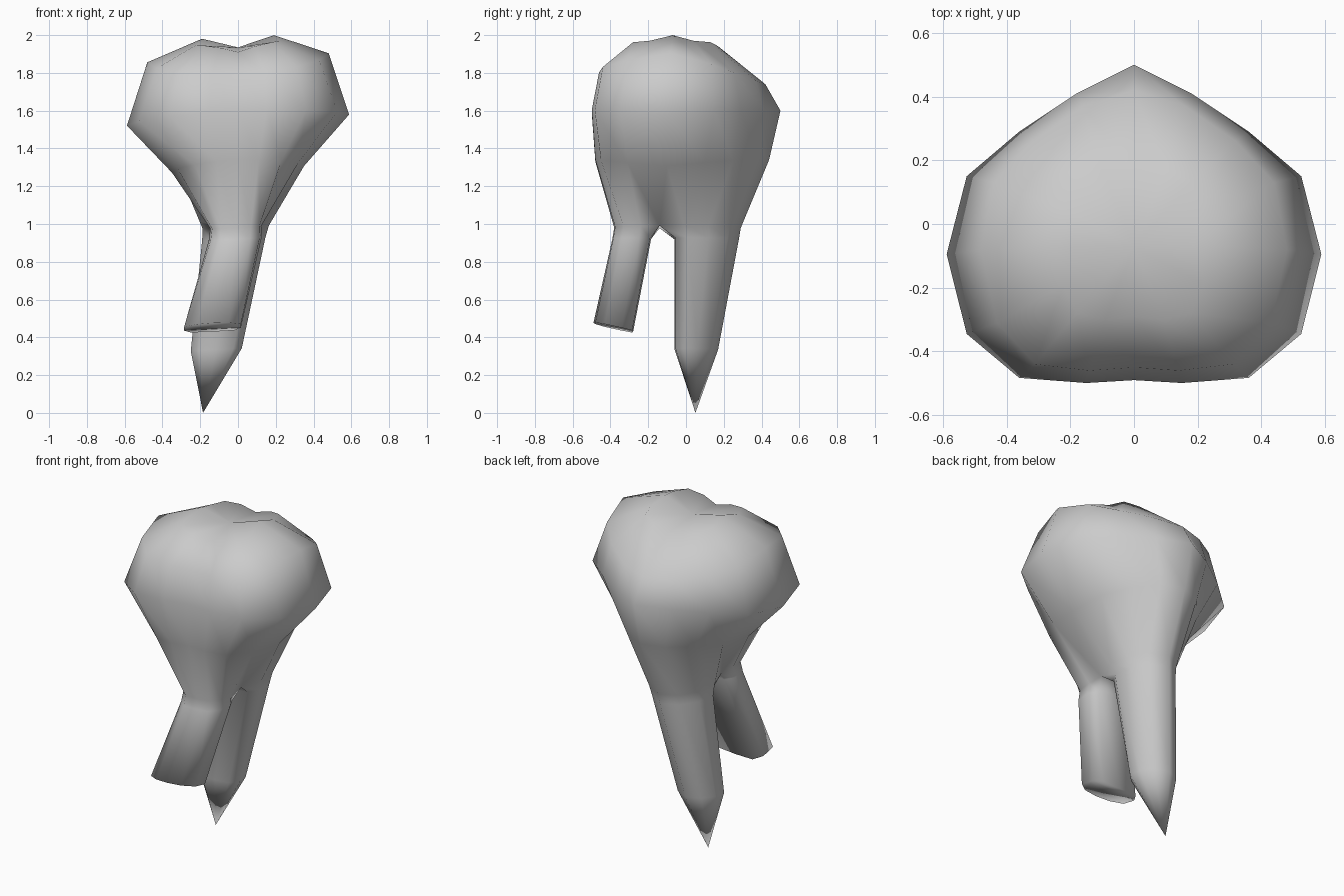
import bpy, bmesh, math

if "Cube" in bpy.data.objects:
    bpy.data.objects.remove(bpy.data.objects["Cube"])

bm = bmesh.new()
N = 16


def shear(x, z):
    # the whole tooth is slightly higher on its right side
    return z + 0.05 * x


def ring(half, zf, zs, zb, shift=0.0):
    """16-point mirrored ring: half outline front->back, z at front, side, back."""
    vs = []
    for i in range(N):
        k = min(i, N - i)
        x, y = half[k]
        x = (x if i <= 8 else -x) + shift
        c = math.cos(math.pi * k / 8)
        z = zs + ((zf - zs) if c > 0 else (zb - zs)) * abs(c)
        vs.append(bm.verts.new((x, y, shear(x, z))))
    return vs


def bridge(a, b):
    n = len(a)
    for i in range(n):
        j = (i + 1) % n
        bm.faces.new((a[i], a[j], b[j], b[i]))


def root_ring(pts, z_of, x_shift=0.0):
    return [bm.verts.new((x + x_shift, y, shear(x, z_of(y)))) for x, y in pts]


# crown rings, top to neck
cusp = ring([(0, -.29), (.09, -.30), (.18, -.28), (.22, -.19), (.19, -.07),
             (.21, .04), (.18, .13), (.10, .17), (0, .17)], 1.91, 1.99, 1.91)
for i in (1, 2, 14, 15, 6, 7, 9, 10):
    cusp[i].co.z += 0.02
upper = ring([(0, -.45), (.14, -.46), (.31, -.44), (.43, -.31), (.48, -.08),
              (.44, .13), (.32, .26), (.16, .37), (0, .42)], 1.79, 1.88, 1.74)
belly = ring([(0, -.49), (.15, -.499), (.36, -.483), (.525, -.345), (.588, -.095),
              (.525, .15), (.36, .29), (.18, .41), (0, .50)], 1.60, 1.55, 1.60)
under = ring([(0, -.475), (.11, -.48), (.23, -.45), (.32, -.31), (.35, -.10),
              (.32, .10), (.24, .25), (.13, .38), (0, .44)], 1.34, 1.29, 1.34)
neck = ring([(0, -.38), (.08, -.375), (.125, -.33), (.135, -.24), (.13, -.14),
             (.175, -.01), (.16, .12), (.10, .23), (0, .29)], 0.98, 0.985, 0.98, -.012)

# biting surface with a valley between two cusps
centre = bm.verts.new((0, -.07, 1.935))
for i in range(N):
    bm.faces.new((centre, cusp[i], cusp[(i + 1) % N]))
for a, b in zip((cusp, upper, belly, under), (upper, belly, under, neck)):
    bridge(a, b)

# fork: shared ridge vertex between the roots
mid = bm.verts.new((0, -.14, 1.04))
front_loop = [neck[i % N] for i in range(12, 21)] + [mid]
back_loop = [neck[i] for i in range(4, 13)] + [mid]

# front root: leans left and forward, with a slanted blunt end
top = root_ring([(-.11, -.19), (-.14, -.25), (-.13, -.34), (-.08, -.385), (0, -.39),
                 (.08, -.385), (.13, -.34), (.14, -.25), (.11, -.19), (0, -.185)],
                lambda y: 0.92, -.015)
end = root_ring([(-.115, -.285), (-.15, -.34), (-.15, -.43), (-.085, -.475), (0, -.49),
                 (.085, -.48), (.15, -.43), (.15, -.34), (.115, -.285), (0, -.28)],
                lambda y: 0.43 + (-.28 - y) * 0.22, -.135)
bridge(front_loop, top)
bridge(top, end)
bm.faces.new(end)

# back root: longer, leans left, ends in a point
top = root_ring([(.12, -.055), (.165, .01), (.15, .12), (.095, .22), (0, .28),
                 (-.095, .22), (-.155, .12), (-.17, .01), (-.12, -.055), (0, -.06)],
                lambda y: 0.92, -.02)
low = root_ring([(.09, -.055), (.135, -.01), (.125, .06), (.08, .13), (0, .17),
                 (-.08, .13), (-.125, .06), (-.135, -.01), (-.09, -.055), (0, -.06)],
                lambda y: 0.335, -.115)
bridge(back_loop, top)
bridge(top, low)
tip = bm.verts.new((-.185, .05, 0))
for i in range(10):
    bm.faces.new((low[i], low[(i + 1) % 10], tip))

bmesh.ops.recalc_face_normals(bm, faces=bm.faces)
mesh = bpy.data.meshes.new("tooth")
bm.to_mesh(mesh)
bm.free()
tooth = bpy.data.objects.new("tooth", mesh)
bpy.context.collection.objects.link(tooth)

# smooth enamel
mesh.shade_smooth()
